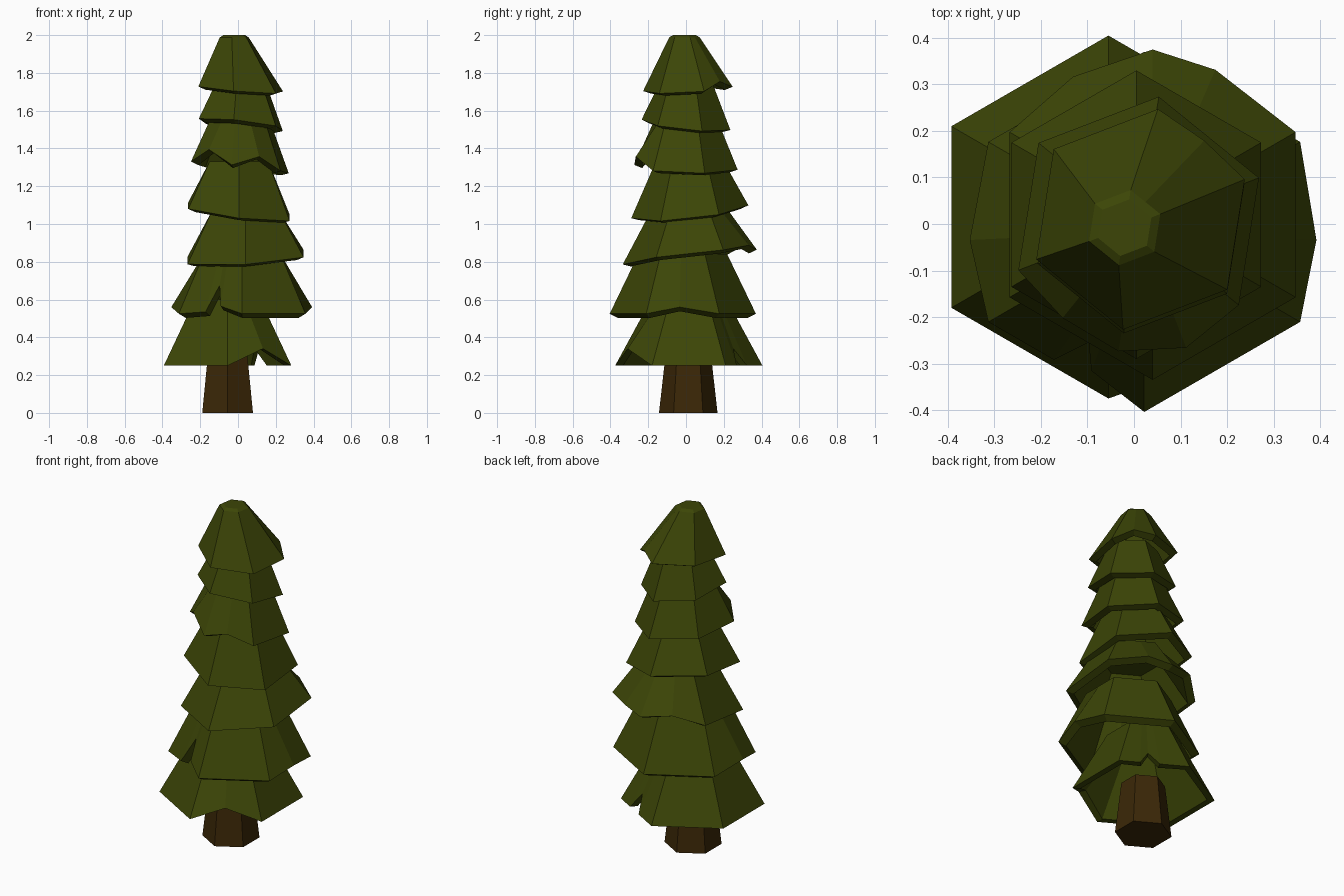
import bpy, bmesh, math
from mathutils import Vector

default = bpy.data.objects.get("Cube")
if default:
    bpy.data.objects.remove(default, do_unlink=True)


def material(name, color):
    mat = bpy.data.materials.new(name)
    mat.use_nodes = True
    rgba = (*color, 1)
    mat.diffuse_color = rgba
    bsdf = mat.node_tree.nodes["Principled BSDF"]
    bsdf.inputs["Base Color"].default_value = rgba
    bsdf.inputs["Roughness"].default_value = 0.9
    return mat


GREEN = material("pine green", (0.045, 0.060, 0.002))
BROWN = material("bark brown", (0.043, 0.020, 0.002))
WALL = 0.042


def corner(k, turn):
    a = math.radians(30 + 60 * k + turn)
    return Vector((math.cos(a), math.sin(a)))


def hex_points(turn, bumps):
    """Unit hexagon as (point, push, raise); bumps adds points along an edge."""
    pts = []
    for k in range(6):
        a, b = corner(k, turn), corner(k + 1, turn)
        pts.append((a, 0, 0))
        for t, push, lift in bumps.get(k, []):
            pts.append((a.lerp(b, t), push, lift))
    return pts


def loft(name, rings, mat):
    """Skin a stack of equal rings and cap both ends."""
    bm = bmesh.new()
    rows = [[bm.verts.new(p) for p in ring] for ring in rings]
    n = len(rows[0])
    for lo, hi in zip(rows, rows[1:]):
        for i in range(n):
            j = (i + 1) % n
            bm.faces.new((lo[i], lo[j], hi[j], hi[i]))
    bm.faces.new(rows[0][::-1])
    bm.faces.new(rows[-1])
    bmesh.ops.recalc_face_normals(bm, faces=bm.faces)
    mesh = bpy.data.meshes.new(name)
    bm.to_mesh(mesh)
    bm.free()
    mesh.materials.append(mat)
    obj = bpy.data.objects.new(name, mesh)
    bpy.context.collection.objects.link(obj)


def flat_ring(pts, center, r, z):
    return [(center[0] + p.x * r, center[1] + p.y * r, z) for p, _, _ in pts]


def rim_ring(pts, center, r, z, tilt, inset=0):
    ring = []
    for p, push, lift in pts:
        d = p * r + p.normalized() * (push - inset)
        ring.append((center[0] + d.x, center[1] + d.y,
                     z + lift + tilt[0] * d.x + tilt[1] * d.y))
    return ring


def tier(name, center, r, z, top_r, top_z, tilt=(0, 0), turn=0, bumps={},
         top_center=None, drop=0.015, tip=False):
    """Thick hollow branch skirt; its inner rim hangs lower by drop."""
    pts = hex_points(turn, bumps)
    top = top_center or center
    rings = [
        flat_ring(pts, top, top_r - WALL, top_z - 0.03),
        rim_ring(pts, center, r, z - drop, tilt, WALL),
        rim_ring(pts, center, r, z, tilt),
        flat_ring(pts, top, top_r, top_z),
    ]
    if tip:
        rings.append(flat_ring(pts, top, top_r * 0.75, 2.0))
    loft(name, rings, GREEN)


# Trunk
hexagon = hex_points(0, {})
base = (-0.055, 0.012)
loft("trunk", [flat_ring(hexagon, base, 0.155, 0),
               flat_ring(hexagon, base, 0.12, 0.31)], BROWN)

# Branch tiers, bottom to top
tier("branches_1", (-0.055, 0.015), 0.39, 0.25, 0.20, 0.60, drop=0,
     bumps={0: [(0.3, 0, 0), (0.42, -0.05, 0.09), (0.58, 0, 0)],
            4: [(0.5, 0.037, 0.09)]})
tier("branches_2", (0.022, -0.017), 0.387, 0.525, 0.235, 0.84, drop=0.022,
     bumps={2: [(0.54, 0.04, 0.035)], 5: [(0.46, 0.035, 0.035)],
            3: [(0.42, 0, 0.01), (0.55, -0.07, 0.15), (0.64, -0.02, 0.04)]})
tier("branches_3", (0.04, 0.02), 0.355, 0.825, 0.205, 1.07, tilt=(0.06, 0.11),
     bumps={0: [(0.6, 0.03, 0.02)], 1: [(0.5, 0.035, 0.045)]})
tier("branches_4", (0.005, 0.02), 0.31, 1.065, 0.18, 1.33, tilt=(-0.12, 0.11))
tier("branches_5", (0.01, 0), 0.277, 1.30, 0.165, 1.56, tilt=(-0.11, -0.03),
     turn=-9, bumps={3: [(0.5, 0.02, 0.07)], 4: [(0.5, 0.045, 0.06)]})
tier("branches_6", (0.015, 0), 0.238, 1.525, 0.14, 1.75, tilt=(-0.11, -0.1),
     turn=-9)
tier("treetop", (0.014, 0.01), 0.24, 1.715, 0.082, 1.988, tilt=(-0.08, 0.06),
     turn=-9, bumps={0: [(0.5, 0.01, 0.04)]}, top_center=(-0.02, -0.008),
     tip=True)
